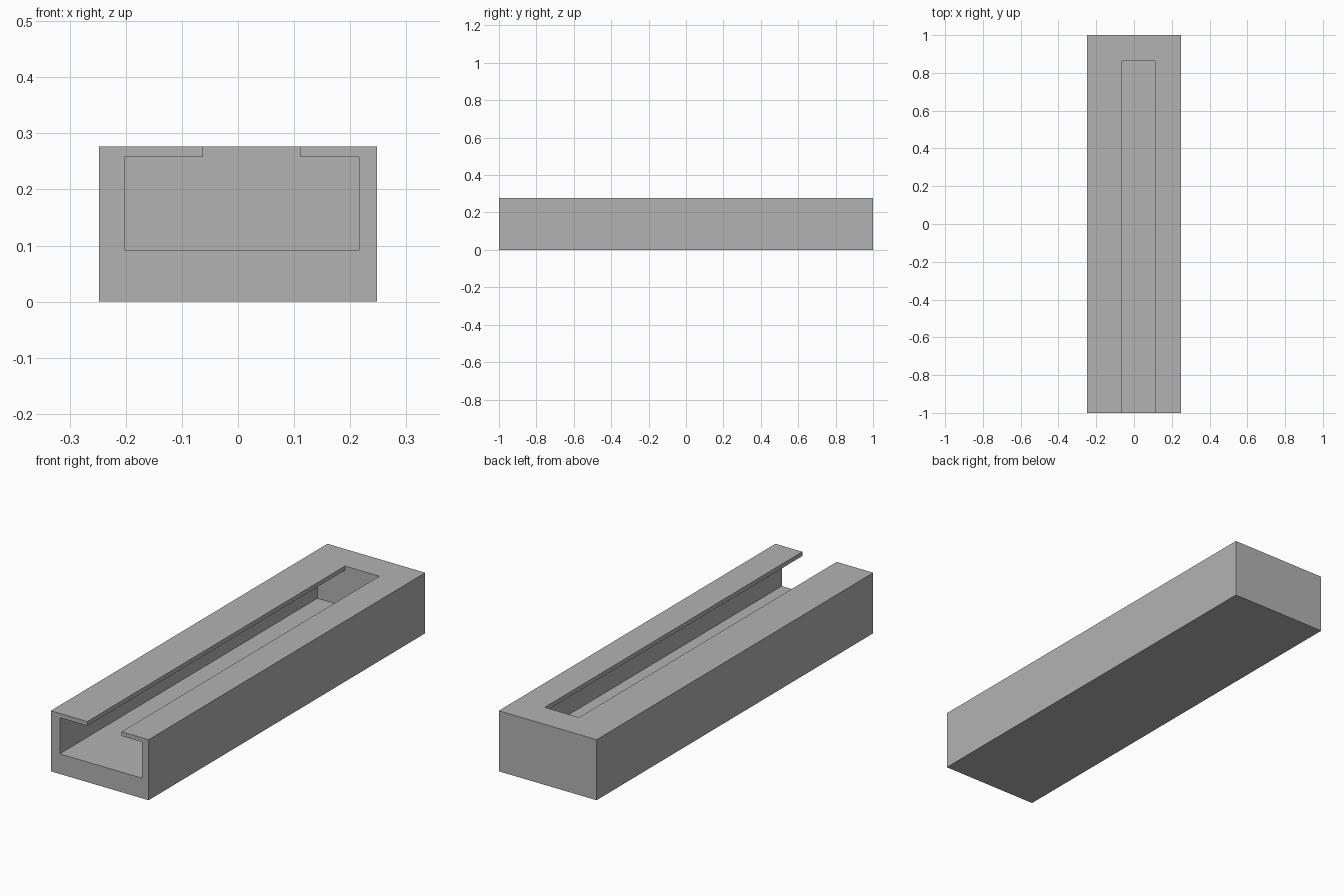
import bpy
import bmesh

if "Cube" in bpy.data.objects:
    bpy.data.objects.remove(bpy.data.objects["Cube"], do_unlink=True)

grey = bpy.data.materials.new("plain grey")
grey.use_nodes = True
colour = (0.45, 0.45, 0.45, 1)
grey.diffuse_color = colour
grey.node_tree.nodes["Principled BSDF"].inputs["Base Color"].default_value = colour


def extrude_profile(name, points, y0, y1):
    """Solid made by extruding an x-z outline along y."""
    bm = bmesh.new()
    face = bm.faces.new([bm.verts.new((x, y0, z)) for x, z in points])
    result = bmesh.ops.extrude_face_region(bm, geom=[face], use_keep_orig=True)
    moved = [v for v in result["geom"] if isinstance(v, bmesh.types.BMVert)]
    bmesh.ops.translate(bm, verts=moved, vec=(0, y1 - y0, 0))
    bmesh.ops.recalc_face_normals(bm, faces=bm.faces)
    mesh = bpy.data.meshes.new(name)
    bm.to_mesh(mesh)
    bm.free()
    mesh.materials.append(grey)
    obj = bpy.data.objects.new(name, mesh)
    bpy.context.collection.objects.link(obj)
    return obj


# Outer block
half, top = 0.2475, 0.277
body = extrude_profile(
    "slotted_channel", [(-half, 0), (half, 0), (half, top), (-half, top)], -1, 1)

# T-shaped cavity: wide channel with a narrow slot, open at the front and top
floor, lip, above = 0.092, 0.2575, top + 0.1
left, right = 0.2155, -0.202
slot_left, slot_right = 0.111, -0.0625
cavity = extrude_profile("cavity_cutter", [
    (right, floor), (left, floor), (left, lip), (slot_left, lip),
    (slot_left, above), (slot_right, above), (slot_right, lip), (right, lip),
], -1.1, 0.863)
cavity.hide_render = True

# Cut the cavity, closed at the back, and discard the cutter
cut = body.modifiers.new("cavity", 'BOOLEAN')
cut.operation = 'DIFFERENCE'
cut.solver = 'EXACT'
cut.object = cavity
bpy.context.view_layer.objects.active = body
bpy.ops.object.modifier_apply(modifier=cut.name)
bpy.data.objects.remove(cavity, do_unlink=True)
